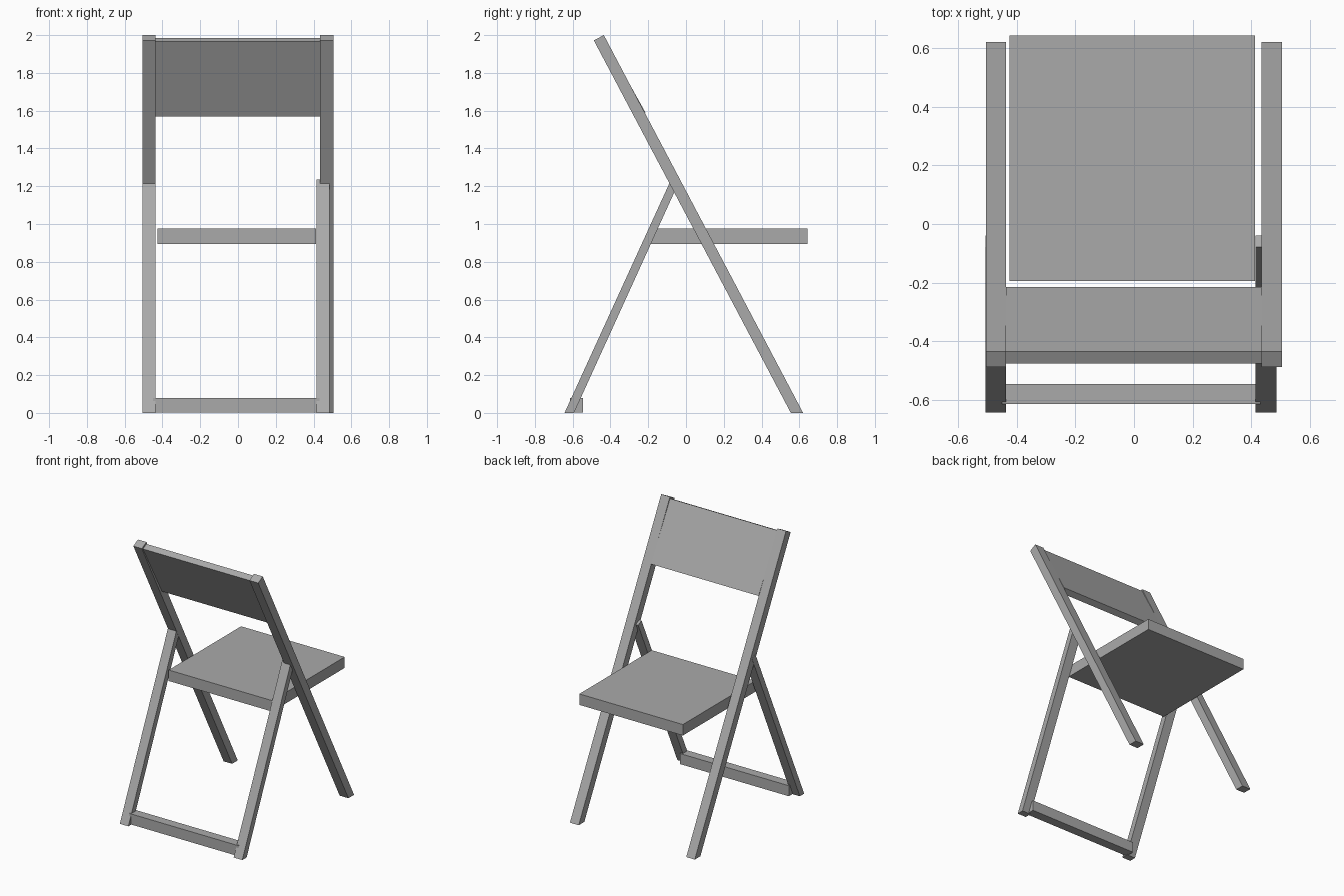
import bpy
import bmesh

cube = bpy.data.objects.get("Cube")
if cube:
    bpy.data.objects.remove(cube, do_unlink=True)

# One plain grey for the whole chair
grey = bpy.data.materials.new("plain grey")
grey.use_nodes = True
grey.diffuse_color = (0.4, 0.4, 0.4, 1)
grey.node_tree.nodes["Principled BSDF"].inputs["Base Color"].default_value = (0.4, 0.4, 0.4, 1)


def bar(name, profile, x0, x1):
    """Extrude a side profile of (y, z) points from x0 to x1."""
    bm = bmesh.new()
    face = bm.faces.new([bm.verts.new((x0, y, z)) for y, z in profile])
    ext = bmesh.ops.extrude_face_region(bm, geom=[face])
    verts = [g for g in ext["geom"] if isinstance(g, bmesh.types.BMVert)]
    bmesh.ops.translate(bm, verts=verts, vec=(x1 - x0, 0, 0))
    bmesh.ops.recalc_face_normals(bm, faces=bm.faces)
    mesh = bpy.data.meshes.new(name)
    bm.to_mesh(mesh)
    bm.free()
    mesh.materials.append(grey)
    obj = bpy.data.objects.new(name, mesh)
    bpy.context.collection.objects.link(obj)
    return obj


def rect(y0, y1, z0, z1):
    return [(y0, z0), (y1, z0), (y1, z1), (y0, z1)]


# Long rails run from the floor up to the backrest
rail = [(0.555, 0), (0.62, 0), (-0.435, 2.0), (-0.488, 1.972)]
bar("right_long_rail", rail, -0.505, -0.436)
bar("left_long_rail", rail, 0.434, 0.505)

# Short legs lean against the rails, the left one set slightly inward
leg = [(-0.643, 0), (-0.593, 0), (-0.04, 1.216), (-0.079, 1.235)]
bar("right_short_leg", leg, -0.506, -0.437)
bar("left_short_leg", leg, 0.415, 0.485)

# Backrest board, tilted slightly more than the rails
bar("backrest", [(-0.255, 1.57), (-0.215, 1.591), (-0.435, 1.986), (-0.476, 1.965)],
    -0.437, 0.435)

# Seat board and floor crossbar
bar("seat", rect(-0.194, 0.643, 0.895, 0.975), -0.425, 0.413)
bar("crossbar", rect(-0.614, -0.546, 0.003, 0.08), -0.45, 0.432)
